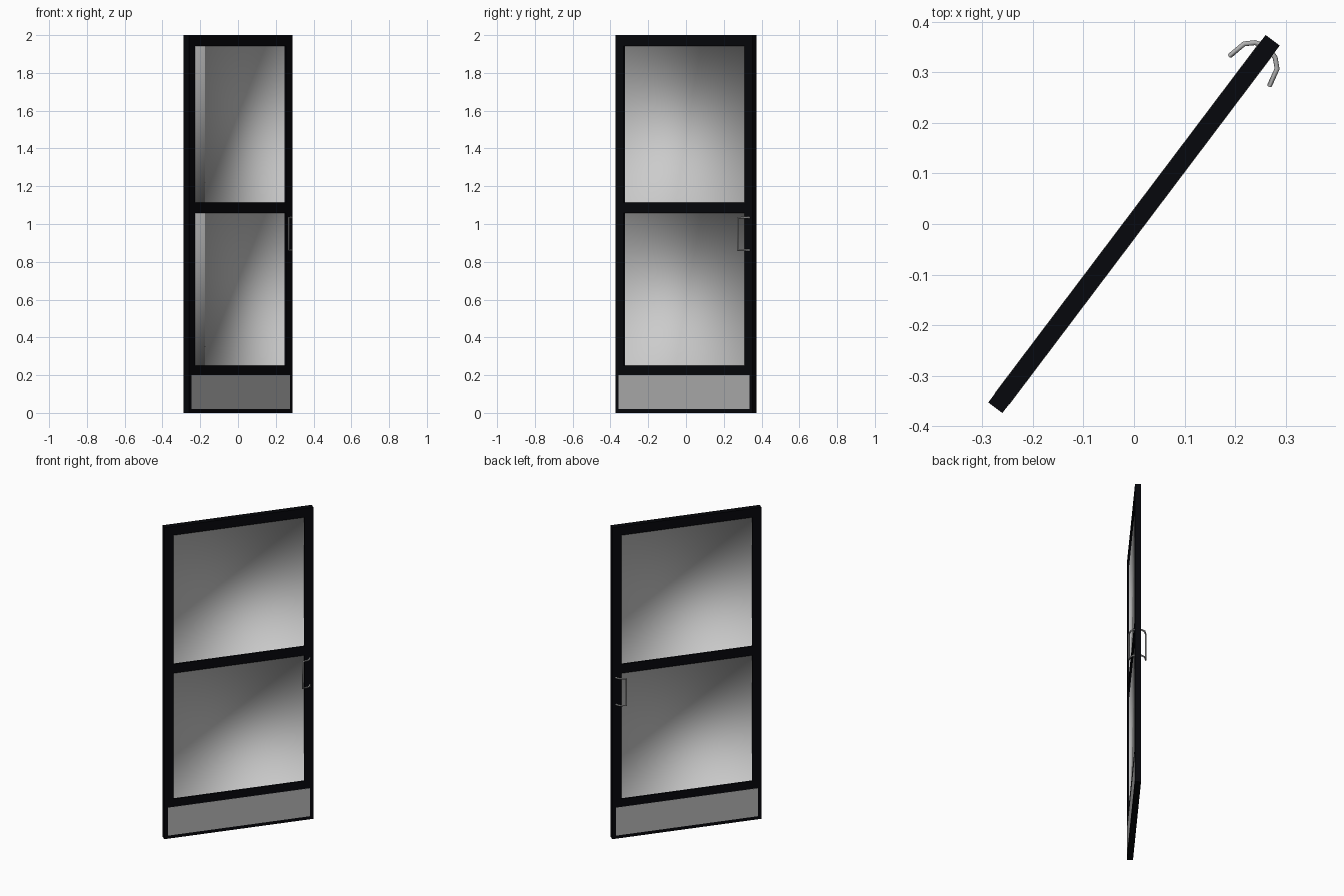
import bpy, bmesh, math
from mathutils import Matrix, Vector

if "Cube" in bpy.data.objects:
    bpy.data.objects.remove(bpy.data.objects["Cube"])

# Door is built along local X (width) and Y (thickness), then swung open
SWING = Matrix.Rotation(math.atan2(0.726, 0.548), 4, 'Z')
HALF_W, HALF_T, INNER, GLASS_T = 0.4558, 0.0175, 0.4, 0.0075

def material(name, colour):
    m = bpy.data.materials.new(name)
    m.diffuse_color = colour
    m.use_nodes = True
    m.node_tree.nodes["Principled BSDF"].inputs["Base Color"].default_value = m.diffuse_color
    return m

black = material("black_frame", (0.0018, 0.002, 0.0035, 1))
metal = material("satin_metal", (0.44, 0.44, 0.44, 1))
glass = material("glass_grey", (0.8, 0.8, 0.8, 1))

# Door leaf: a gridded face on each side, with two panes sunk into the frame
xs = [-HALF_W, -INNER, INNER, HALF_W]
zs = [0, 0.25, 1.057, 1.115, 1.943, 2]
bm = bmesh.new()
for turn in (0, math.pi):
    rot = Matrix.Rotation(turn, 4, 'Z')

    def corners(i, j, y):
        cell = ((i, j), (i + 1, j), (i + 1, j + 1), (i, j + 1))
        return [bm.verts.new(rot @ Vector((xs[a], -y, zs[b]))) for a, b in cell]

    for i in range(3):
        for j in range(5):
            rim = corners(i, j, HALF_T)
            if i == 1 and j in (1, 3):
                inner = corners(i, j, GLASS_T)
                pane = bm.faces.new(inner)
                pane.material_index = 1
                pane.smooth = True
                # Reveals blend softly into the pane
                for k in range(4):
                    n = (k + 1) % 4
                    bm.faces.new((rim[k], rim[n], inner[n], inner[k])).smooth = True
            else:
                bm.faces.new(rim)
bmesh.ops.remove_doubles(bm, verts=bm.verts, dist=1e-4)
# Outer edge of the door joins the two sides
edge = [e for e in bm.edges if e.is_boundary]
bmesh.ops.bridge_loops(bm, edges=edge)
bmesh.ops.recalc_face_normals(bm, faces=bm.faces)
mesh = bpy.data.meshes.new("door_leaf")
bm.to_mesh(mesh)
bm.free()
mesh.transform(SWING)
mesh.materials.append(black)
mesh.materials.append(glass)
bpy.context.collection.objects.link(bpy.data.objects.new("door_leaf", mesh))

# Kick plates and pull handles on both faces
for side, label in ((-1, "front"), (1, "back")):
    bpy.ops.mesh.primitive_cube_add(size=1)
    plate = bpy.context.object
    plate.name = label + "_kick_plate"
    place = Matrix.Translation((0, side * (HALF_T + 0.0005), 0.11))
    plate.data.transform(SWING @ place @ Matrix.Diagonal((0.868, 0.001, 0.18, 1)))
    plate.data.materials.append(metal)

    arm = [(0.434, 0.016), (0.431, 0.025), (0.416, 0.041), (0.381, 0.049)]
    path = [(x, side * y, 1.034) for x, y in arm] + [(x, side * y, 0.862) for x, y in reversed(arm)]
    curve = bpy.data.curves.new(label + "_handle", 'CURVE')
    curve.dimensions = '3D'
    curve.bevel_depth = 0.005
    curve.bevel_resolution = 2
    curve.use_fill_caps = True
    spline = curve.splines.new('POLY')
    spline.points.add(len(path) - 1)
    for point, co in zip(spline.points, path):
        point.co = (*co, 1)
    curve.transform(SWING)
    curve.materials.append(metal)
    handle = bpy.data.objects.new(label + "_handle", curve)
    bpy.context.collection.objects.link(handle)
    bpy.ops.object.select_all(action='DESELECT')
    handle.select_set(True)
    bpy.context.view_layer.objects.active = handle
    bpy.ops.object.convert(target='MESH')
    bpy.ops.object.shade_smooth_by_angle(angle=math.radians(50))
